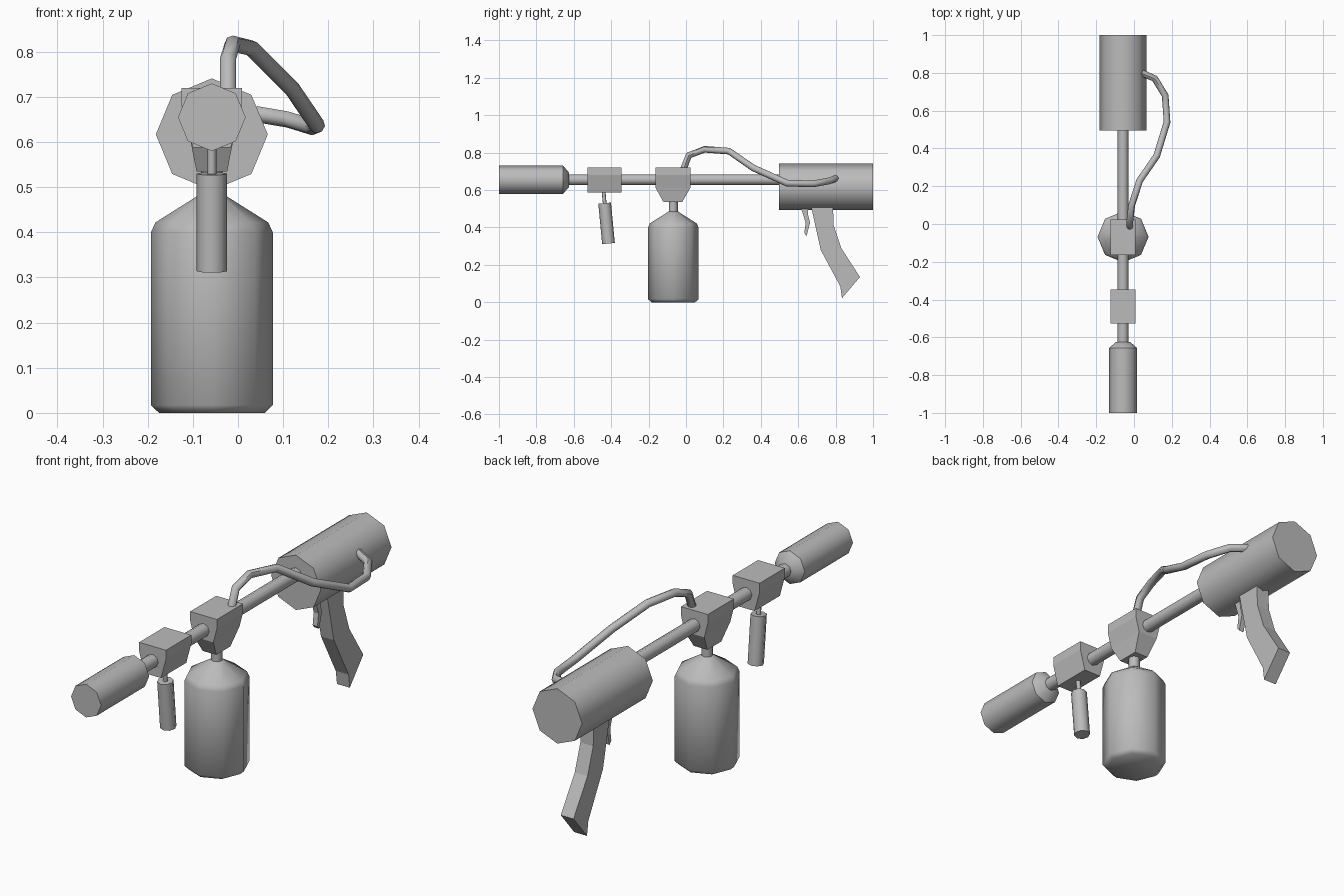
import bpy, bmesh, math
from mathutils import Vector

if "Cube" in bpy.data.objects:
    bpy.data.objects.remove(bpy.data.objects["Cube"])

CX = -0.058          # common centre line in x
AXIS_Z = 0.655       # barrel height

grey = bpy.data.materials.new("plain grey")
grey.diffuse_color = (0.5, 0.5, 0.5, 1)
grey.use_nodes = True
grey.node_tree.nodes["Principled BSDF"].inputs["Base Color"].default_value = grey.diffuse_color


def finish(name, bm, smooth=False):
    bmesh.ops.recalc_face_normals(bm, faces=bm.faces)
    me = bpy.data.meshes.new(name)
    bm.to_mesh(me)
    bm.free()
    ob = bpy.data.objects.new(name, me)
    bpy.context.collection.objects.link(ob)
    me.materials.append(grey)
    if smooth:
        bpy.ops.object.select_all(action='DESELECT')
        ob.select_set(True)
        bpy.context.view_layer.objects.active = ob
        bpy.ops.object.shade_smooth_by_angle(angle=math.radians(46))
    return ob


def skin(bm, rings):
    """Bridge rings of points and cap both ends."""
    loops = [[bm.verts.new(p) for p in ring] for ring in rings]
    n = len(loops[0])
    for a, b in zip(loops, loops[1:]):
        for i in range(n):
            j = (i + 1) % n
            bm.faces.new((a[i], a[j], b[j], b[i]))
    bm.faces.new(loops[0])
    bm.faces.new(loops[-1])


def lathe(name, start, direction, profile, sides=8):
    """Turned part: profile holds (distance along the axis, radius)."""
    d = Vector(direction).normalized()
    u = Vector((1, 0, 0))
    v = d.cross(u)
    rings = []
    for t, r in profile:
        c = Vector(start) + d * t
        rings.append([c + (u * math.cos(a) + v * math.sin(a)) * r
                      for a in (2 * math.pi * i / sides for i in range(sides))])
    bm = bmesh.new()
    skin(bm, rings)
    return finish(name, bm, True)


def tapered_block(name, levels):
    """Stack of rectangles: (z, half width, y front, y back)."""
    bm = bmesh.new()
    skin(bm, [[(CX - w, y0, z), (CX + w, y0, z), (CX + w, y1, z), (CX - w, y1, z)]
              for z, w, y0, y1 in levels])
    return finish(name, bm)


def side_plate(name, half, outline):
    """Extrude a y-z outline across x."""
    bm = bmesh.new()
    skin(bm, [[(CX + s * half, y, z) for y, z in outline] for s in (-1, 1)])
    return finish(name, bm)


def tube(name, points, radius, sides=8):
    pts = [Vector(p) for p in points]
    side = Vector((1, 0, 0))
    rings = []
    for i, p in enumerate(pts):
        t = (pts[min(i + 1, len(pts) - 1)] - pts[max(i - 1, 0)]).normalized()
        side = (side - t * side.dot(t)).normalized()
        up = t.cross(side)
        rings.append([p + (side * math.cos(a) + up * math.sin(a)) * radius
                      for a in (2 * math.pi * k / sides for k in range(sides))])
    bm = bmesh.new()
    skin(bm, rings)
    return finish(name, bm, True)


# barrel line: nozzle, rod, rear housing
lathe("nozzle", (CX, -1, AXIS_Z), (0, 1, 0), [(0, 0.075), (0.343, 0.075), (0.375, 0.038)])
lathe("barrel", (CX, -0.64, AXIS_Z), (0, 1, 0), [(0, 0.029), (1.16, 0.029)])
lathe("rear_housing", (CX, 0.496, 0.617), (0, 1, 0), [(0, 0.124), (0.504, 0.124)])

# blocks on the barrel
tapered_block("front_block", [(0.72, 0.067, -0.526, -0.346), (0.68, 0.067, -0.526, -0.346),
                              (0.588, 0.042, -0.526, -0.346)])
tapered_block("valve_block", [(0.72, 0.067, -0.163, 0.023), (0.68, 0.067, -0.163, 0.023),
                              (0.612, 0.049, -0.163, 0.023), (0.535, 0.034, -0.12, -0.021)])

# hanging front handle
lean = (0, 0.021, -0.22)
lathe("front_handle_pin", (CX, -0.441, 0.595), lean, [(0, 0.01), (0.075, 0.01)])
lathe("front_handle", (CX, -0.435, 0.53), lean, [(0, 0.034), (0.217, 0.034)])

# tank with neck
lathe("tank", (CX, -0.068, 0), (0, 0, 1),
      [(0, 0.117), (0.017, 0.135), (0.4, 0.135), (0.422, 0.125), (0.478, 0.036), (0.486, 0.024)])
lathe("tank_neck", (CX, -0.068, 0.47), (0, 0, 1), [(0, 0.024), (0.075, 0.024)])

# rear grip and trigger
side_plate("grip", 0.032, [(0.665, 0.53), (0.785, 0.53), (0.79, 0.41), (0.83, 0.29),
                           (0.93, 0.135), (0.834, 0.022), (0.825, 0.085), (0.72, 0.28)])
side_plate("trigger", 0.012, [(0.61, 0.52), (0.65, 0.52), (0.652, 0.47), (0.663, 0.425),
                              (0.645, 0.355), (0.632, 0.37), (0.64, 0.425)])

# feed hose from the valve block to the housing
tube("hose", [(-0.022, -0.018, 0.70), (-0.022, 0.015, 0.785), (-0.012, 0.10, 0.818),
              (0.03, 0.23, 0.808), (0.12, 0.36, 0.718), (0.175, 0.54, 0.637),
              (0.165, 0.68, 0.633), (0.11, 0.77, 0.65), (0.04, 0.80, 0.662)], 0.018)
